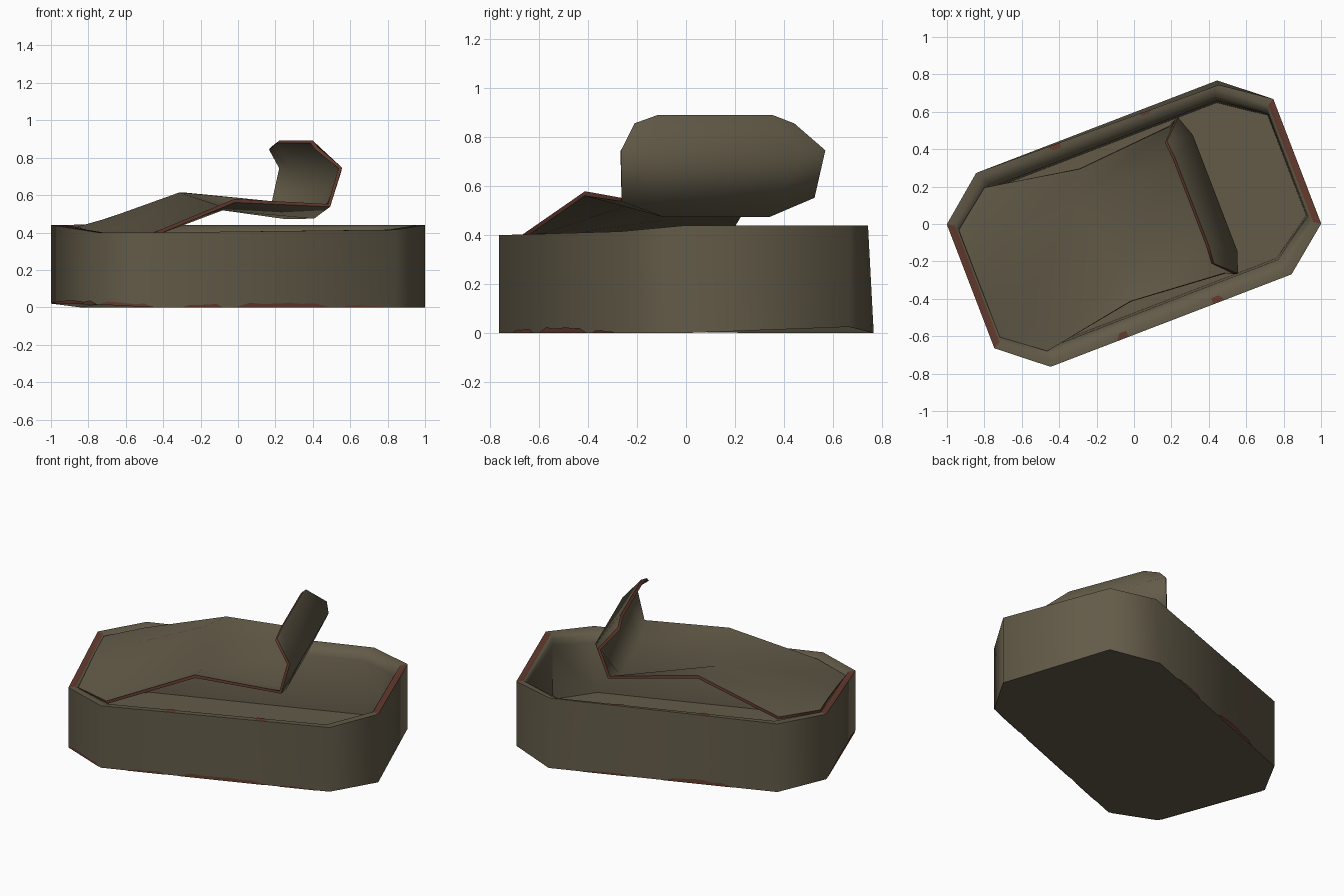
import bpy, bmesh, math, random
from mathutils import Vector, Matrix

if "Cube" in bpy.data.objects:
    bpy.data.objects.remove(bpy.data.objects["Cube"])

random.seed(4)
ROT = Matrix.Rotation(math.radians(21), 4, 'Z')   # can lies turned on the ground


def material(name, rgb):
    m = bpy.data.materials.new(name)
    m.diffuse_color = (*rgb, 1)
    m.use_nodes = True
    m.node_tree.nodes["Principled BSDF"].inputs["Base Color"].default_value = m.diffuse_color
    return m


METAL = material("dull olive metal", (0.125, 0.105, 0.066))
RUST = material("rust", (0.125, 0.043, 0.027))


def finish(name, bm, angle, recalc=True):
    if recalc:
        bmesh.ops.recalc_face_normals(bm, faces=bm.faces)
    bm.transform(ROT)
    me = bpy.data.meshes.new(name)
    bm.to_mesh(me)
    bm.free()
    me.materials.append(METAL)
    me.materials.append(RUST)
    ob = bpy.data.objects.new(name, me)
    bpy.context.collection.objects.link(ob)
    bpy.context.view_layer.objects.active = ob
    ob.select_set(True)
    bpy.ops.object.shade_smooth_by_angle(angle=math.radians(angle))
    ob.select_set(False)
    return ob


# --- can body: eight-sided rings from the bottom, over the rim, to the inside floor
OUT = [(-.935, .357), (-.69, .557), (.69, .557), (.935, .357),
       (.935, -.357), (.69, -.553), (-.69, -.553), (-.935, -.353)]
BOTTOM = [.02, 0, 0, .025, 0, 0, 0, .015]      # slightly dented base
TOP = [.44, .44, .44, .44, .44, .415, .40, .40]  # slightly dented rim


def ring(end_inset, side_inset, zs, lean=0):
    pts = []
    for i, (s, t) in enumerate(OUT):
        k = 1 - lean / .557 if i == 2 else 1
        pts.append(Vector((s * (1 - end_inset / .935), t * (1 - side_inset / .557) * k, zs[i])))
    return pts


def lower(d):
    return [z - d for z in TOP]


rings = [ring(0, 0, BOTTOM), ring(0, 0, TOP, .025), ring(.038, .035, TOP),
         ring(.05, .075, lower(.02)), ring(.055, .10, lower(.055)), ring(.06, .11, [.04] * 8)]
bm = bmesh.new()
loops = [[bm.verts.new(p) for p in r] for r in rings]
bm.faces.new(loops[0])
bm.faces.new(loops[-1])
for k in range(len(loops) - 1):
    for i in range(8):
        j = (i + 1) % 8
        f = bm.faces.new((loops[k][i], loops[k][j], loops[k + 1][j], loops[k + 1][i]))
        if k == 1 and i in (3, 7):       # worn rim at both short ends
            f.material_index = 1
finish("can_body", bm, 55)

# --- peeled lid: each row across the strip is near edge, near inner, far inner, far edge
ROWS = [((-.885, -.305, .375), (-.885, -.10, .40), (-.885, .10, .42), (-.885, .305, .43)),
        ((-.675, -.468, .385), (-.675, -.16, .43), (-.675, .16, .47), (-.675, .468, .435)),
        ((-.165, -.380, .570), (-.165, -.20, .528), (-.25, .22, .605), (-.165, .380, .605)),
        ((.360, -.420, .545), (.342, -.23, .482), (.342, .23, .482), (.360, .420, .560)),
        ((.415, -.445, .745), (.455, -.33, .725), (.455, .33, .725), (.415, .445, .745)),
        ((.317, -.348, .850), (.325, -.25, .885), (.325, .25, .885), (.317, .348, .850))]
bm = bmesh.new()
grid = [[bm.verts.new(p) for p in row] for row in ROWS]
for a, b in zip(grid, grid[1:]):
    for i in range(3):
        bm.faces.new((a[i], b[i], b[i + 1], a[i + 1]))
lid = finish("peeled_lid", bm, 75, recalc=False)
sol = lid.modifiers.new("sheet thickness", 'SOLIDIFY')
sol.thickness = .019
sol.offset = 0
sol.material_offset_rim = 1
# thickness must come before the edge-smoothing modifier, if there is one
lid.modifiers.move(len(lid.modifiers) - 1, 0)
sharp = lid.data.attributes.get("sharp_edge") or lid.data.attributes.new("sharp_edge", 'BOOLEAN', 'EDGE')
for e in lid.data.edges:                 # crisp border of the sheet
    if sum(e.key in p.edge_keys for p in lid.data.polygons) == 1:
        sharp.data[e.index].value = True

# --- rust patches: thin ragged strips along the foot of the walls and on the rim
bm = bmesh.new()


def rust_strip(side, u0, u1, height, steps=7):
    a, b = rings[0][side], rings[0][(side + 1) % 8]
    d = b - a
    n = Vector((-d.y, d.x, 0)).normalized() * .003
    low, high = [], []
    for i in range(steps + 1):
        p = a + d * (u0 + (u1 - u0) * i / steps) + n
        low.append(bm.verts.new(p))
        h = .003 if i in (0, steps) else height * random.uniform(.5, 1)
        high.append(bm.verts.new(p + Vector((0, 0, h))))
    for i in range(steps):
        bm.faces.new((low[i], high[i], high[i + 1], low[i + 1])).material_index = 1


def rust_chip(side, u, width):
    j = (side + 1) % 8
    quad = []
    for r, du in ((1, -width), (1, width), (2, width * .6), (2, -width * .6)):
        p = rings[r][side].lerp(rings[r][j], u + du)
        quad.append(bm.verts.new(p + Vector((0, 0, .003))))
    f = bm.faces.new(quad)
    f.normal_update()
    if f.normal.z < 0:
        f.normal_flip()
    f.material_index = 1


for side, u0, u1, h in ((5, .28, .66, .034), (5, .72, .88, .018), (5, .05, .22, .012),
                        (6, .05, .98, .02), (7, .03, .97, .022),
                        (1, .2, .5, .03), (1, .65, .85, .016)):
    rust_strip(side, u0, u1, h)
for side, u in ((5, .7), (5, .3), (1, .7), (1, .32)):
    rust_chip(side, u, .025)
# strips on the walls face away from the can centre
for f in bm.faces:
    f.normal_update()
    c = f.calc_center_median()
    if abs(f.normal.z) < .5 and f.normal.x * c.x + f.normal.y * c.y < 0:
        f.normal_flip()
finish("rust_patches", bm, 30, recalc=False)
